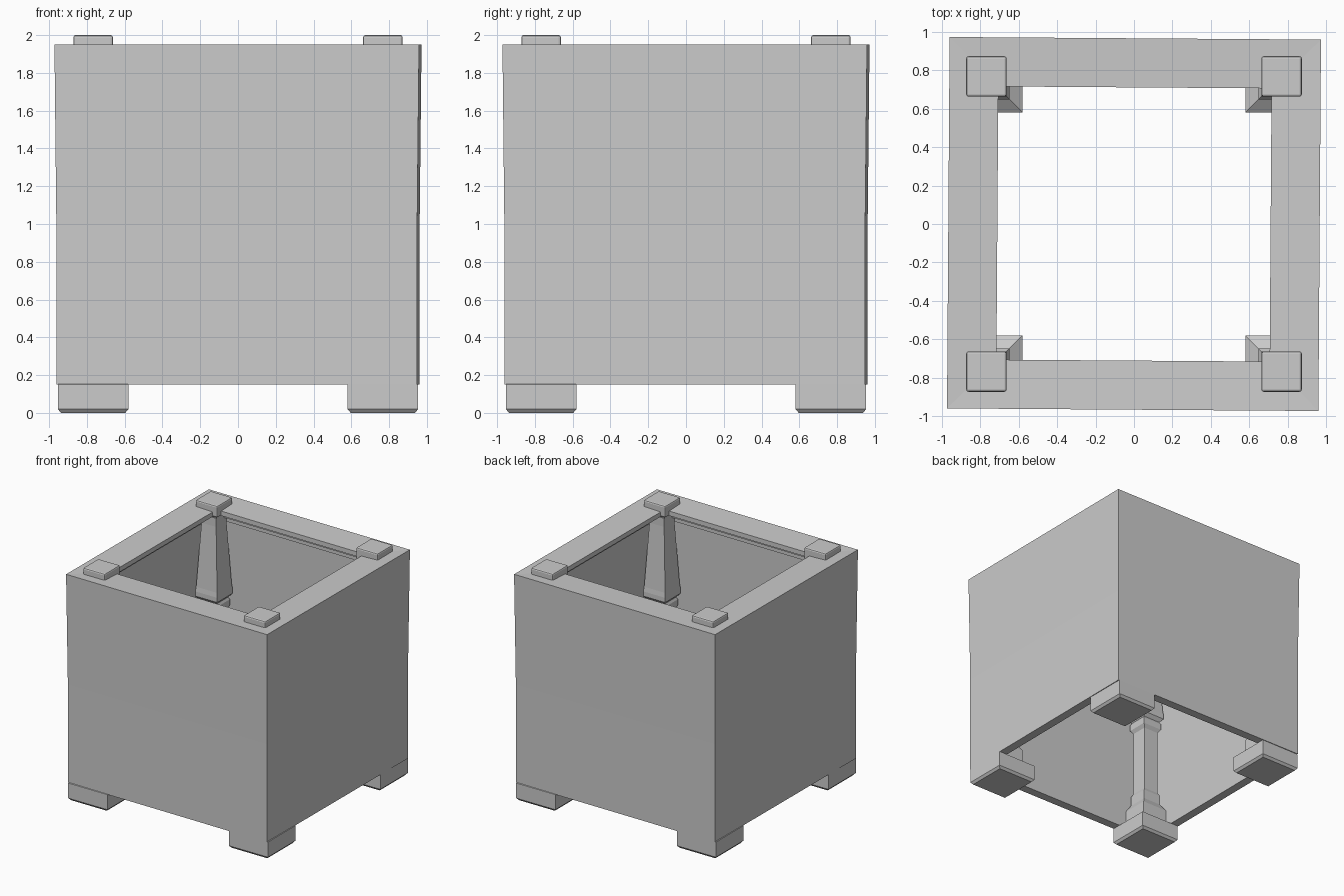
import bpy, bmesh
from math import radians

if "Cube" in bpy.data.objects:
    bpy.data.objects.remove(bpy.data.objects["Cube"])

CORNERS = [(1, 1), (-1, 1), (-1, -1), (1, -1)]


def square_loft(name, profile, centre=(0, 0), closed=False, bevel=0):
    """Loft square rings of (half width, height); closed joins last ring to first."""
    bm = bmesh.new()
    rings = [[bm.verts.new((centre[0] + sx * w, centre[1] + sy * w, z))
              for sx, sy in CORNERS] for w, z in profile]
    pairs = list(zip(rings, rings[1:]))
    if closed:
        pairs.append((rings[-1], rings[0]))
    else:
        bm.faces.new(rings[0][::-1])
        bm.faces.new(rings[-1])
    for a, b in pairs:
        for i in range(4):
            j = (i + 1) % 4
            bm.faces.new((a[i], a[j], b[j], b[i]))
    bmesh.ops.recalc_face_normals(bm, faces=bm.faces)
    mesh = bpy.data.meshes.new(name)
    bm.to_mesh(mesh)
    bm.free()
    obj = bpy.data.objects.new(name, mesh)
    bpy.context.collection.objects.link(obj)
    if bevel:
        mod = obj.modifiers.new("soft_edges", 'BEVEL')
        mod.width = bevel
        mod.segments = 2
    return obj


# Four walls with an overhanging moulded rim, open at top and bottom
wall_profile = [
    (0.955, 0.15), (0.955, 1.0), (0.965, 1.95),            # outer face
    (0.71, 1.94), (0.71, 1.90),                            # rim top and lip
    (0.80, 1.87), (0.80, 1.84), (0.84, 1.82), (0.84, 1.79),  # mouldings
    (0.88, 1.77), (0.88, 0.15),                            # inner face
]
walls = square_loft("walls_and_rim", wall_profile, closed=True)
walls.rotation_euler.z = radians(-0.4)

# Corner posts: foot, turned square shaft and top cap
foot_profile = [(0.17, 0.0), (0.187, 0.02), (0.187, 0.15), (0.12, 0.20)]
shaft_profile = [
    (0.12, 0.18), (0.12, 0.30), (0.085, 0.36), (0.085, 0.44), (0.07, 0.47),
    (0.07, 1.04), (0.09, 1.07), (0.09, 1.12), (0.08, 1.14), (0.105, 1.17),
    (0.105, 1.21), (0.10, 1.25), (0.07, 1.80), (0.07, 1.87), (0.10, 1.93),
]
cap_profile = [(0.105, 1.90), (0.105, 2.0)]

for sx, sy in CORNERS:
    place = ("back" if sy > 0 else "front") + ("_right" if sx > 0 else "_left")
    c = (sx * 0.767, sy * 0.767)
    square_loft("foot_" + place, foot_profile, c)
    square_loft("post_" + place, shaft_profile, c)
    square_loft("cap_" + place, cap_profile, c, bevel=0.012)
